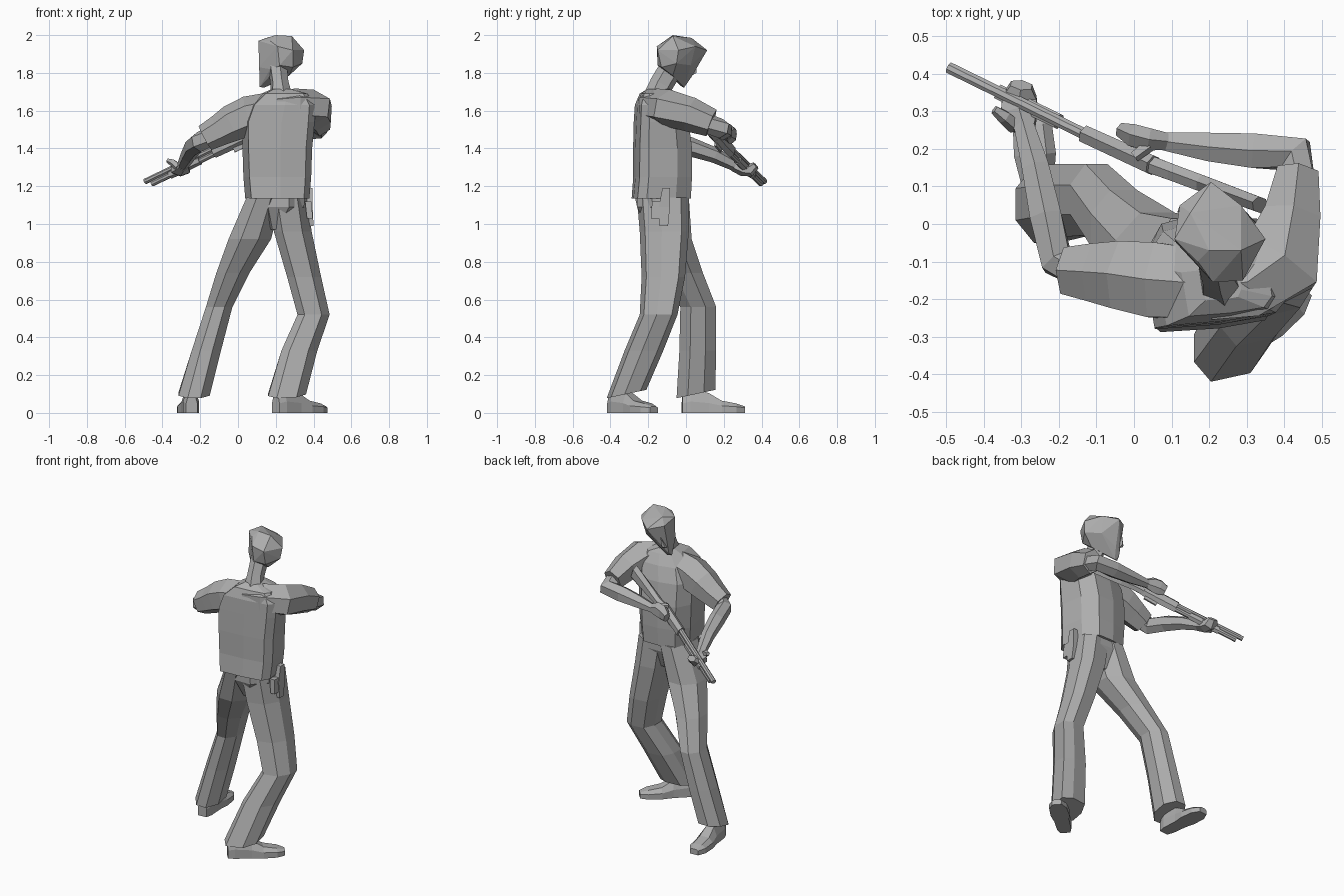
import bpy, bmesh, math
from mathutils import Vector

grey = bpy.data.materials.new("plain_grey")
grey.diffuse_color = (0.42, 0.42, 0.42, 1)


def finish(name, bm):
    bmesh.ops.recalc_face_normals(bm, faces=bm.faces)
    me = bpy.data.meshes.new(name)
    bm.to_mesh(me)
    bm.free()
    me.materials.append(grey)
    ob = bpy.data.objects.new(name, me)
    bpy.context.collection.objects.link(ob)
    return ob


def skin(name, rings):
    """Bridge equal rings of points and cap both ends."""
    bm = bmesh.new()
    vs = [[bm.verts.new(p) for p in r] for r in rings]
    n = len(vs[0])
    for a, b in zip(vs, vs[1:]):
        for i in range(n):
            j = (i + 1) % n
            bm.faces.new((a[i], a[j], b[j], b[i]))
    bm.faces.new(vs[0][::-1])
    bm.faces.new(vs[-1])
    return finish(name, bm)


def circle(n):
    k = 1 / math.cos(math.pi / n)
    return [(k * math.cos(2 * math.pi * (i + .5) / n),
             k * math.sin(2 * math.pi * (i + .5) / n)) for i in range(n)]


def stack(name, rows, shape=None, yaw=0, tilt=0):
    """Horizontal rings: x min, x max, y min, y max, z; tilt slopes the lowest ring."""
    c, s = math.cos(math.radians(yaw)), math.sin(math.radians(yaw))
    rings = []
    for k, (x0, x1, y0, y1, z) in enumerate(rows):
        cx, cy, rx, ry = (x0 + x1) / 2, (y0 + y1) / 2, (x1 - x0) / 2, (y1 - y0) / 2
        rings.append([(cx + u * rx * c - v * ry * s, cy + u * rx * s + v * ry * c,
                       z + (tilt * v if k == 0 else 0)) for u, v in shape or circle(8)])
    return skin(name, rings)


def tube(name, path, n=6):
    """Rings across a path of x, y, z, half width, half height."""
    pts = [Vector(p[:3]) for p in path]
    rings = []
    for i, p in enumerate(path):
        t = (pts[min(i + 1, len(pts) - 1)] - pts[max(i - 1, 0)]).normalized()
        side = t.cross(Vector((0, 0, 1))).normalized()
        up = side.cross(t)
        rings.append([pts[i] + side * u * p[3] + up * v * p[4] for u, v in circle(n)])
    return skin(name, rings)


def hull(name, pts):
    bm = bmesh.new()
    for p in pts:
        bm.verts.new(p)
    bmesh.ops.convex_hull(bm, input=bm.verts)
    bmesh.ops.delete(bm, geom=[v for v in bm.verts if not v.link_faces], context='VERTS')
    return finish(name, bm)


# Shirt body: flat broad back, rounder chest, sloping shoulders
torso = [(1, -.7), (1, .35), (.65, .95), (0, 1.05), (-.65, .95), (-1, .4),
         (-.97, -.95), (0, -1.03), (.78, -1)]
stack("shirt", [(.045, .365, -.275, .02, 1.135), (.035, .375, -.265, .025, 1.25),
                (.03, .38, -.265, .025, 1.4), (.03, .395, -.26, .005, 1.54),
                (.065, .40, -.255, -.025, 1.63), (.13, .36, -.235, -.06, 1.69),
                (.18, .28, -.2, -.08, 1.715)], torso, yaw=8)

# Trousers: hips and two legs; the right leg is turned outwards
stack("hips", [(.165, .225, -.2, -.04, .97), (.08, .35, -.26, .01, 1.09),
               (.06, .355, -.26, .01, 1.16)])
stack("left_trouser_leg", [(-.315, -.15, -.05, .155, .1), (-.245, -.09, -.035, .16, .33),
                           (-.17, -.03, -.03, .16, .56), (-.115, .06, -.12, .09, .74),
                           (-.05, .175, -.22, .03, .92), (.045, .23, -.27, .015, 1.14)], tilt=.022)
turned = [(-.55, -1), (.5, -.78), (1, -.1), (.95, .7), (.35, 1), (-.65, .9), (-1, .2), (-1, -.5)]
stack("right_trouser_leg", [(.16, .36, -.42, -.21, .1), (.23, .42, -.325, -.12, .33),
                            (.315, .485, -.245, -.045, .52), (.26, .44, -.235, -.005, .72),
                            (.19, .39, -.245, .015, .96), (.16, .365, -.26, .015, 1.14)],
      turned, tilt=.022)


# Shoes: sole, instep and ankle, heel to toe
def shoe(name, heel, toe):
    h, t = Vector((*heel, 0)), Vector((*toe, 0))
    d = t - h
    s = Vector((-d.y, d.x, 0)).normalized()
    rows = [(0, .03, .1), (.12, .042, .13), (.42, .045, .105), (.62, .056, .065),
            (.86, .052, .05), (1, .028, .035)]
    skin(name, [[h + d * f + s * w * k + Vector((0, 0, z))
                 for k, z in ((-1, 0), (1, 0), (1, .35 * top + .015), (.55, top), (-.55, top),
                              (-1, .35 * top + .015))]
                for f, w, top in rows])


shoe("left_shoe", (-.245, -.02), (-.275, .31))
shoe("right_shoe", (.2, -.395), (.455, -.17))

# Short sleeves, widening into the shoulders
tube("left_sleeve", [(.2, -.16, 1.61, .09, .08), (.06, -.15, 1.575, .1, .09),
                     (-.03, -.137, 1.535, .09, .085), (-.1, -.13, 1.495, .077, .072),
                     (-.175, -.125, 1.455, .062, .062)])
tube("right_sleeve", [(.2, -.165, 1.62, .09, .07), (.3, -.155, 1.625, .095, .08),
                      (.39, -.1, 1.615, .11, .085), (.42, .02, 1.58, .075, .08),
                      (.435, .135, 1.535, .055, .065)])

# Bare forearms, each bent at the elbow
tube("left_forearm", [(-.14, -.125, 1.465, .045, .045), (-.205, -.1, 1.435, .042, .048),
                      (-.235, .02, 1.41, .042, .044), (-.262, .15, 1.365, .036, .036),
                      (-.295, .27, 1.305, .026, .026)])
tube("right_forearm", [(.44, .09, 1.54, .045, .045), (.43, .185, 1.505, .05, .046),
                       (.32, .195, 1.495, .046, .045), (.2, .205, 1.485, .038, .036),
                       (.08, .22, 1.475, .024, .024)])

# Hands with a thumb each
tube("left_hand", [(-.29, .25, 1.31, .026, .026), (-.305, .3, 1.29, .05, .032),
                   (-.305, .34, 1.285, .045, .03), (-.3, .37, 1.31, .028, .018)])
tube("left_thumb", [(-.315, .26, 1.3, .018, .018), (-.345, .285, 1.325, .016, .016),
                    (-.372, .305, 1.335, .01, .01)], 5)
tube("right_hand", [(.09, .22, 1.475, .022, .026), (.04, .225, 1.48, .03, .045),
                    (0, .235, 1.475, .03, .045), (-.035, .25, 1.46, .018, .03)])
tube("right_thumb", [(.04, .21, 1.5, .015, .015), (.0, .18, 1.5, .013, .013)], 5)

# Neck
tube("neck", [(.23, -.17, 1.66, .055, .055), (.22, -.13, 1.74, .042, .055),
              (.21, -.07, 1.84, .045, .055)])

# Head: tilted skull running down to the chin, and a nose
hull("head", [(.205, .112, 1.92), (.122, .05, 1.94), (.108, -.04, 1.97), (.15, .03, 1.985),
              (.2, -.07, 2.0), (.285, -.07, 1.995), (.285, .05, 1.94), (.35, -.04, 1.92),
              (.34, -.05, 1.85), (.21, -.155, 1.94), (.29, -.15, 1.92), (.17, -.1, 1.97),
              (.22, -.15, 1.84), (.29, -.13, 1.83), (.27, -.07, 1.785), (.17, -.11, 1.82),
              (.112, -.05, 1.83), (.115, -.02, 1.725), (.14, -.01, 1.722), (.12, .005, 1.745),
              (.27, .025, 1.84), (.165, .03, 1.78), (.15, -.06, 1.765)])
hull("nose", [(.115, .03, 1.795), (.14, .03, 1.785), (.135, .055, 1.8), (.12, .045, 1.8),
              (.145, .06, 1.87)])


# Long gun, laid along one sloping line, bending slightly at the stock
def along(x, lift=0):
    return (x, .41 - (x + .48) * .49 + max(0, x) * .12, 1.215 + (x + .48) * .48 + lift)


def gun_part(name, rows, n=6):
    tube(name, [(*along(x, lift), w, h) for x, lift, w, h in rows], n)


gun_part("barrel", [(-.492, .016, .015, .014), (-.08, .016, .015, .014)], 8)
gun_part("magazine_tube", [(-.455, -.014, .014, .014), (-.08, -.014, .014, .014)], 8)
gun_part("pump_grip", [(-.36, -.012, .02, .02), (-.2, -.012, .02, .02)])
gun_part("receiver", [(-.13, .003, .023, .033), (.05, .003, .025, .036)])
gun_part("stock", [(.04, -.002, .023, .03), (.1, -.01, .022, .024), (.18, -.015, .022, .034),
                   (.335, -.025, .02, .05)])
gun_part("trigger_guard", [(-.02, -.045, .006, .012), (.05, -.045, .006, .012)], 4)

# Holster and sidearm grip on the right hip
stack("holster", [(.365, .4, -.14, -.095, .99), (.355, .395, -.145, -.085, 1.09),
                  (.355, .395, -.125, -.085, 1.19)], circle(4))
stack("sidearm_grip", [(.365, .395, -.185, -.14, 1.03), (.355, .39, -.18, -.1, 1.12)], circle(4))
